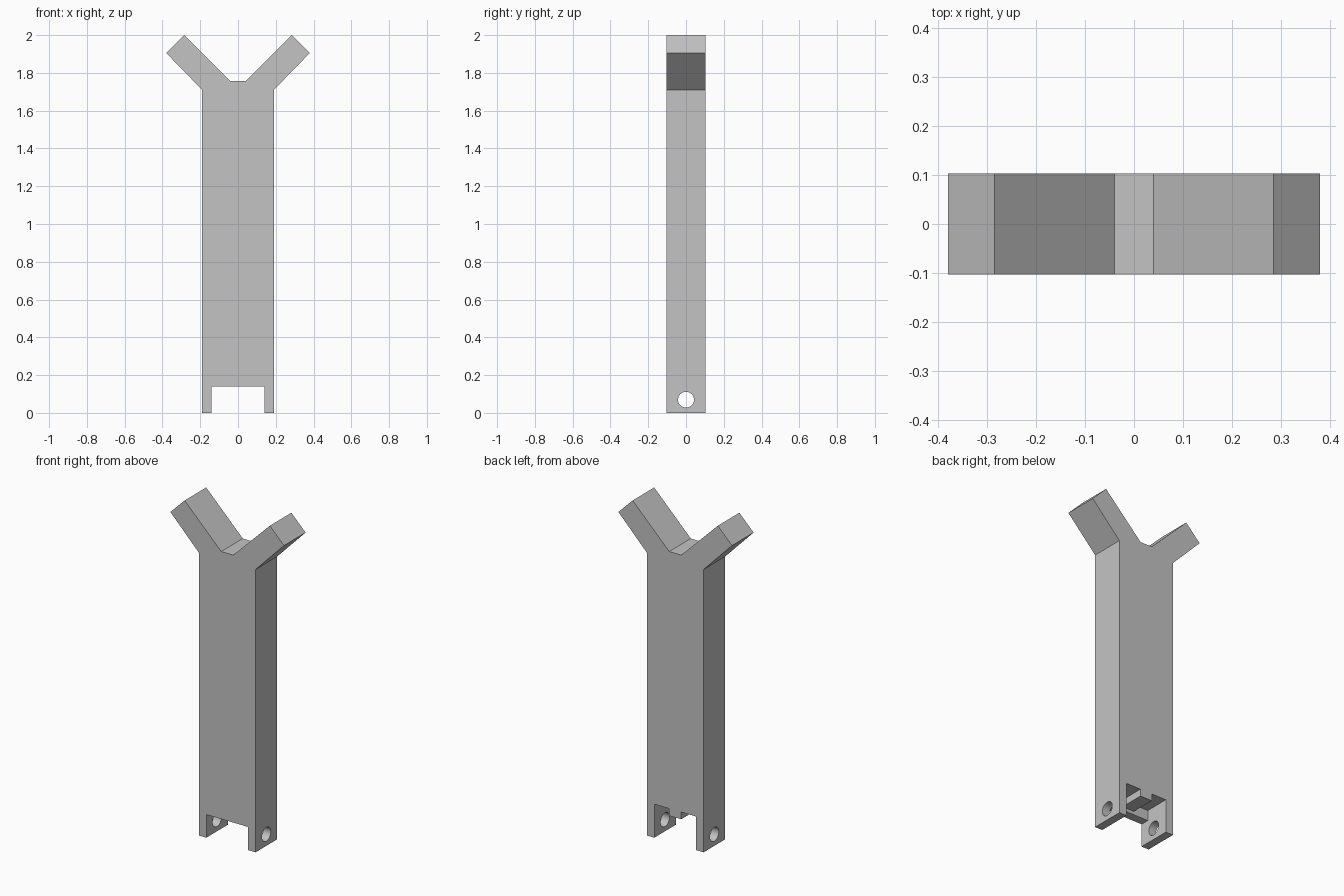
import bpy, bmesh, math
from mathutils import Matrix

cube = bpy.data.objects.get("Cube")
if cube:
    bpy.data.objects.remove(cube, do_unlink=True)

DEPTH = 0.103      # half thickness of the post
LEG_IN = 0.14      # inner face of each fork leg
HOLE_Z = 0.07      # pin hole height

gray = bpy.data.materials.new("light_gray")
gray.use_nodes = True
color = (0.55, 0.55, 0.55, 1)
gray.diffuse_color = color
gray.node_tree.nodes["Principled BSDF"].inputs["Base Color"].default_value = color


def finish(name, bm):
    bmesh.ops.recalc_face_normals(bm, faces=bm.faces)
    mesh = bpy.data.meshes.new(name)
    bm.to_mesh(mesh)
    bm.free()
    mesh.materials.append(gray)
    obj = bpy.data.objects.new(name, mesh)
    bpy.context.collection.objects.link(obj)
    return obj


def extruded(name, half, y0, y1):
    """Mirror a right-hand half outline across x = 0 and extrude it along y."""
    outline = half + [(-x, z) for x, z in reversed(half)]
    bm = bmesh.new()
    face = bm.faces.new([bm.verts.new((x, y0, z)) for x, z in outline])
    ext = bmesh.ops.extrude_face_region(bm, geom=[face])["geom"]
    moved = [v for v in ext if isinstance(v, bmesh.types.BMVert)]
    bmesh.ops.translate(bm, verts=moved, vec=(0, y1 - y0, 0))
    return finish(name, bm)


def cut(target, cutter):
    cutter.hide_render = True
    mod = target.modifiers.new("cut", 'BOOLEAN')
    mod.operation = 'DIFFERENCE'
    mod.solver = 'EXACT'
    mod.object = cutter
    bpy.context.view_layer.objects.active = target
    bpy.ops.object.modifier_apply(modifier=mod.name)
    bpy.data.objects.remove(cutter, do_unlink=True)


# Post with two slanted arms at the top and a fork notch at the bottom
post = extruded("forked_post", [
    (LEG_IN, 0.14), (LEG_IN, 0), (0.19, 0), (0.19, 1.71),
    (0.38, 1.905), (0.285, 2.0), (0.04, 1.757)], -DEPTH, DEPTH)

# Stepped recess behind the front wall, with a central tab
cut(post, extruded("recess_cutter", [
    (0.04, 0.16), (0.04, 0.203), (LEG_IN, 0.203), (LEG_IN, -0.1)],
    -0.05, DEPTH + 0.1))

# Pin hole through both legs
bm = bmesh.new()
bmesh.ops.create_cone(bm, cap_ends=True, segments=32, radius1=0.042,
                      radius2=0.042, depth=1,
                      matrix=Matrix.Translation((0, 0, HOLE_Z))
                      @ Matrix.Rotation(math.pi / 2, 4, 'Y'))
cut(post, finish("pin_hole_cutter", bm))

# Smooth only the round hole
bpy.ops.object.select_all(action='DESELECT')
post.select_set(True)
bpy.context.view_layer.objects.active = post
bpy.ops.object.shade_smooth_by_angle(angle=math.radians(30))
